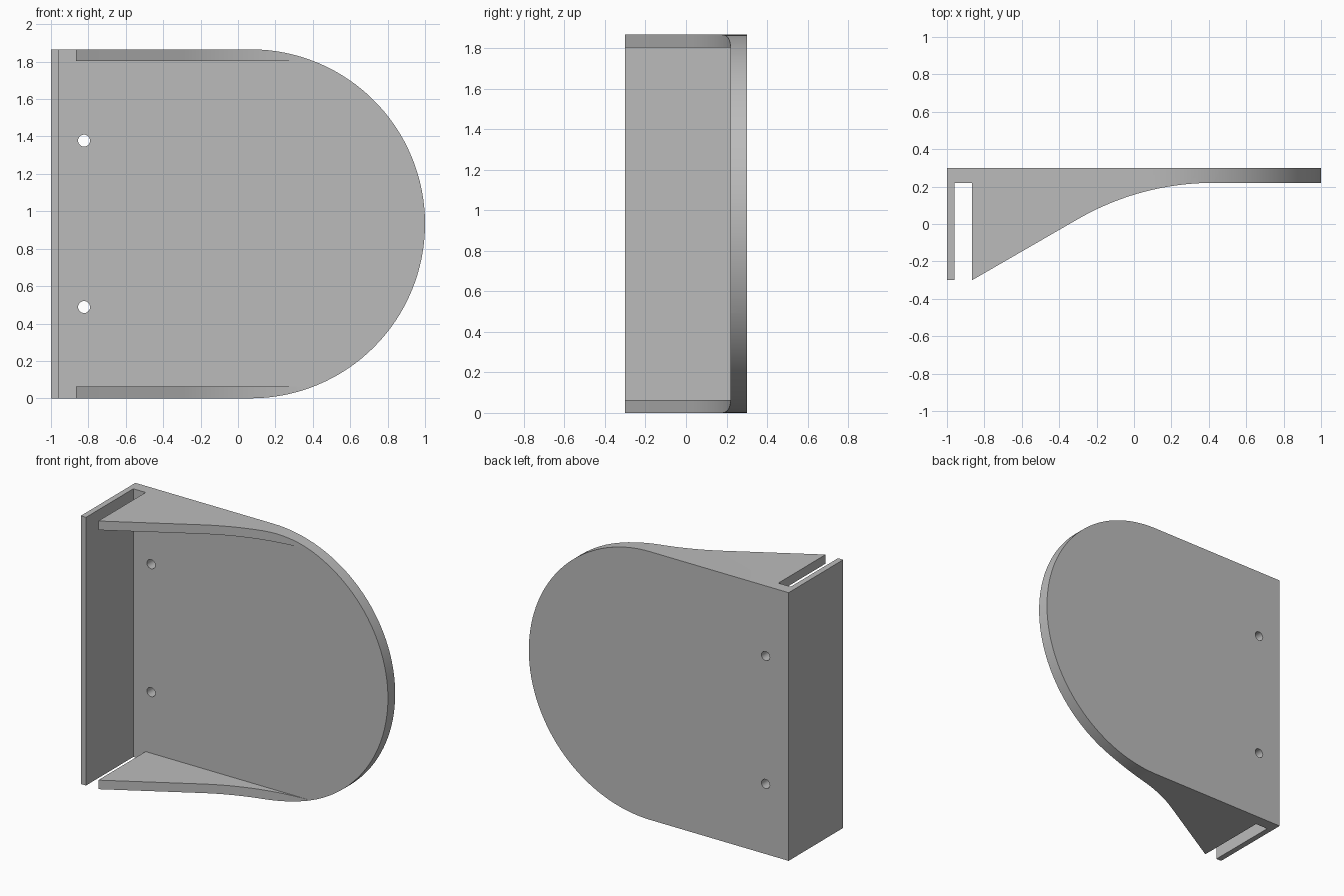
import bpy
import bmesh
from math import sin, cos, pi, radians, sqrt
from mathutils import Vector

cube = bpy.data.objects.get("Cube")
if cube:
    bpy.data.objects.remove(cube, do_unlink=True)

R = 0.933            # radius of the rounded end
H = 2 * R            # full height
CX = 1 - R           # centre of the rounded end
BACK, FRONT, PLATE = 0.30, -0.30, 0.22
FLANGE, SLOT = -0.96, -0.865
WALL = 0.063

grey = bpy.data.materials.new("light grey")
grey.use_nodes = True
colour = (0.5, 0.5, 0.5, 1)
grey.diffuse_color = colour
grey.node_tree.nodes["Principled BSDF"].inputs["Base Color"].default_value = colour


def prism(name, outline, push):
    """Extrude a closed outline of 3D points along a vector."""
    bm = bmesh.new()
    face = bm.faces.new([bm.verts.new(p) for p in outline])
    ext = bmesh.ops.extrude_face_region(bm, geom=[face])
    verts = [v for v in ext["geom"] if isinstance(v, bmesh.types.BMVert)]
    bmesh.ops.translate(bm, verts=verts, vec=Vector(push))
    bmesh.ops.recalc_face_normals(bm, faces=bm.faces[:])
    mesh = bpy.data.meshes.new(name)
    bm.to_mesh(mesh)
    bm.free()
    mesh.materials.append(grey)
    obj = bpy.data.objects.new(name, mesh)
    bpy.context.collection.objects.link(obj)
    return obj


def cut(target, cutter, operation):
    """Apply a boolean and remove the helper."""
    cutter.hide_render = True
    mod = target.modifiers.new("cut", "BOOLEAN")
    mod.operation = operation
    mod.solver = "EXACT"
    mod.object = cutter
    bpy.context.view_layer.objects.active = target
    bpy.ops.object.modifier_apply(modifier=mod.name)
    bpy.data.objects.remove(cutter, do_unlink=True)


# Bracket seen from above: flange, slot, sloping wall that sweeps into the plate
sweep = 1.45
slope = radians(30)
end_x = SLOT + (PLATE - FRONT - sweep * (1 - cos(slope))) * sqrt(3) + sweep * sin(slope)
curve = []
for i in range(25):
    a = slope * (1 - i / 24)
    curve.append((end_x - sweep * sin(a), PLATE - sweep * (1 - cos(a))))
profile = [(-1, BACK), (-1, FRONT), (FLANGE, FRONT), (FLANGE, PLATE), (SLOT, PLATE),
           (SLOT, FRONT)] + curve + [(1.1, PLATE), (1.1, BACK)]
bracket = prism("bracket", [(x, y, 0) for x, y in profile], (0, 0, H))

# Hollow between the two side walls
hollow = [(FLANGE, PLATE), (FLANGE, -1), (1.5, -1), (1.5, PLATE)]
cut(bracket, prism("hollow_cutter", [(x, y, WALL) for x, y in hollow],
                   (0, 0, H - 2 * WALL)), "DIFFERENCE")

# Rounded end
arc = [(CX + R * cos(a), R + R * sin(a))
       for a in (pi * (i / 64 - 0.5) for i in range(65))]
outline = [(-1.2, 0)] + arc + [(-1.2, H)]
cut(bracket, prism("outline_cutter", [(x, -1, z) for x, z in outline], (0, 2, 0)),
    "INTERSECT")

# Screw holes
for side in (-1, 1):
    ring = [(-0.823 + 0.032 * cos(t), 0.1, R + side * 0.445 + 0.032 * sin(t))
            for t in (2 * pi * i / 32 for i in range(32))]
    cut(bracket, prism("hole_cutter", ring, (0, 0.4, 0)), "DIFFERENCE")

bpy.ops.object.select_all(action="DESELECT")
bracket.select_set(True)
bpy.context.view_layer.objects.active = bracket
bpy.ops.object.shade_smooth_by_angle(angle=radians(25))
